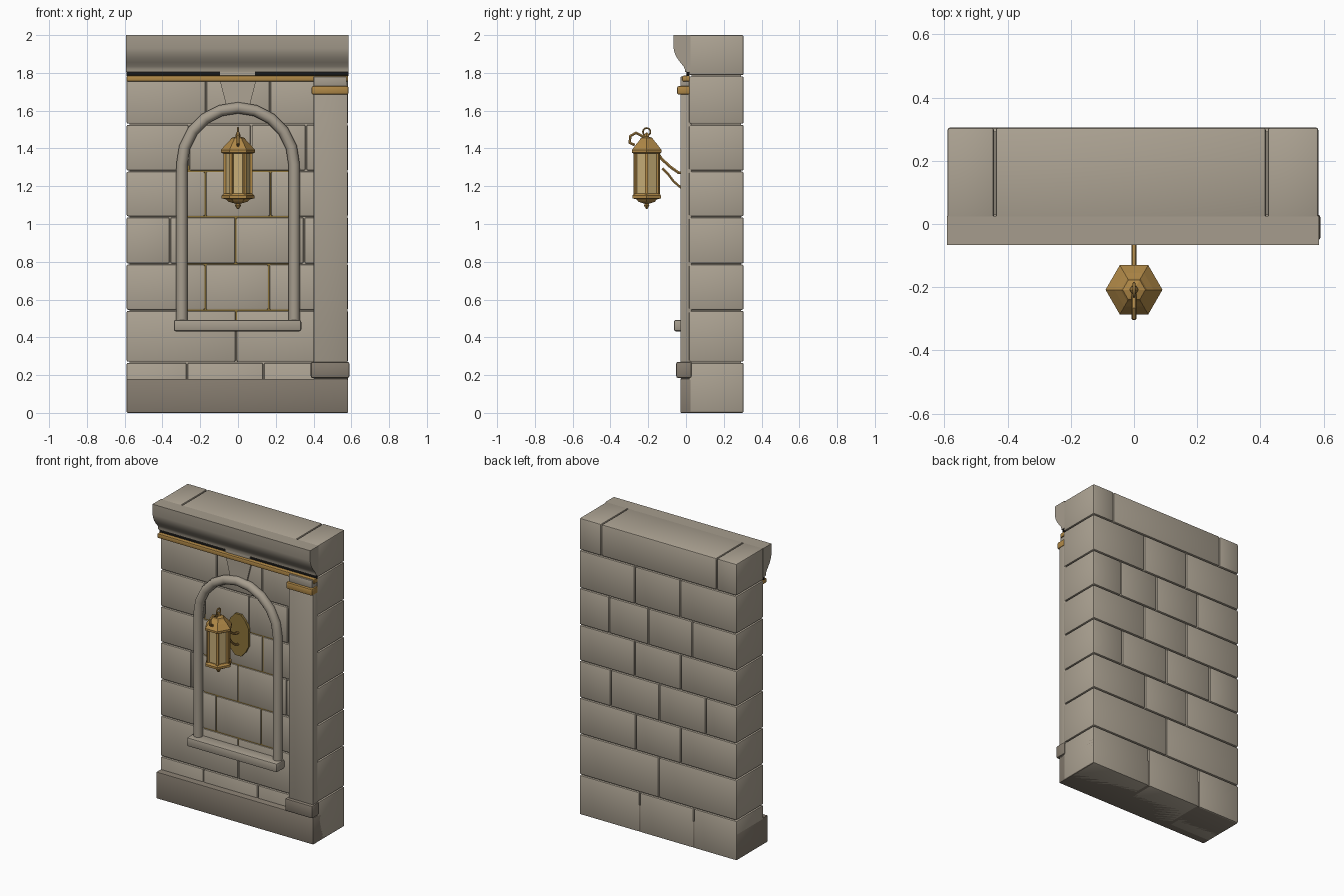
import bpy, bmesh, math
from mathutils import Vector, Matrix

if "Cube" in bpy.data.objects:
    bpy.data.objects.remove(bpy.data.objects["Cube"])


def mat(name, rgb):
    m = bpy.data.materials.new(name)
    m.diffuse_color = (*rgb, 1)
    m.use_nodes = True
    m.node_tree.nodes["Principled BSDF"].inputs["Base Color"].default_value = m.diffuse_color
    return m


STONE = mat("warm stone", (0.42, 0.37, 0.295))
TRIM = mat("trim stone", (0.38, 0.335, 0.268))
DARK = mat("dark stone", (0.235, 0.2, 0.158))
BRASS = mat("brass", (0.43, 0.245, 0.062))
OLD = mat("aged brass", (0.26, 0.17, 0.04))
GLASS = mat("amber glass", (0.58, 0.43, 0.19))
SHADOW = mat("black joint", (0.008, 0.008, 0.008))


def finish(name, bm, m, smooth=False):
    bmesh.ops.recalc_face_normals(bm, faces=bm.faces)
    me = bpy.data.meshes.new(name)
    bm.to_mesh(me)
    bm.free()
    me.materials.append(m)
    ob = bpy.data.objects.new(name, me)
    bpy.context.collection.objects.link(ob)
    if smooth:
        shade(ob)
    return ob


def shade(ob):
    bpy.ops.object.select_all(action='DESELECT')
    ob.select_set(True)
    bpy.context.view_layer.objects.active = ob
    bpy.ops.object.shade_smooth_by_angle(angle=math.radians(40))


def boxes(name, spans, m, bevel=0.0):
    """Each span is (x0, x1, y0, y1, z0, z1)."""
    bm = bmesh.new()
    for x0, x1, y0, y1, z0, z1 in spans:
        mx = Matrix.Translation(((x0 + x1) / 2, (y0 + y1) / 2, (z0 + z1) / 2)) \
            @ Matrix.Diagonal((x1 - x0, y1 - y0, z1 - z0, 1))
        bmesh.ops.create_cube(bm, size=1, matrix=mx)
    if bevel:
        bmesh.ops.bevel(bm, geom=bm.edges[:], offset=bevel, segments=2,
                        profile=0.5, affect='EDGES')
    return finish(name, bm, m, bool(bevel))


def extrude(name, pts, axis, a, b, m, smooth=False):
    """Prism: axis 'x' takes (y, z) points, axis 'y' takes (x, z) points."""
    bm = bmesh.new()
    put = (lambda p, t: (t, p[0], p[1])) if axis == 'x' else (lambda p, t: (p[0], t, p[1]))
    lo = [bm.verts.new(put(p, a)) for p in pts]
    hi = [bm.verts.new(put(p, b)) for p in pts]
    n = len(pts)
    bm.faces.new(lo)
    bm.faces.new(hi[::-1])
    for i in range(n):
        bm.faces.new((lo[i], lo[(i + 1) % n], hi[(i + 1) % n], hi[i]))
    return finish(name, bm, m, smooth)


def tube(name, pts, r, m, sides=2):
    cu = bpy.data.curves.new(name, 'CURVE')
    cu.dimensions = '3D'
    cu.bevel_depth = r
    cu.bevel_resolution = sides
    cu.use_fill_caps = True
    sp = cu.splines.new('POLY')
    sp.points.add(len(pts) - 1)
    for p, c in zip(sp.points, pts):
        p.co = (*c, 1)
    ob = bpy.data.objects.new(name, cu)
    bpy.context.collection.objects.link(ob)
    bpy.ops.object.select_all(action='DESELECT')
    ob.select_set(True)
    bpy.context.view_layer.objects.active = ob
    bpy.ops.object.convert(target='MESH')
    ob = bpy.context.view_layer.objects.active
    ob.data.materials.clear()
    ob.data.materials.append(m)
    shade(ob)
    return ob


LY = -0.208  # lantern axis


def hex_lathe(name, prof, m):
    """Six-sided turned part on the lantern axis; profile is (radius, z)."""
    bm = bmesh.new()
    rings = [[bm.verts.new((r * math.cos(k * math.pi / 3),
                            LY + r * math.sin(k * math.pi / 3), z))
              for k in range(6)] for r, z in prof]
    for a, b in zip(rings, rings[1:]):
        for k in range(6):
            bm.faces.new((a[k], a[(k + 1) % 6], b[(k + 1) % 6], b[k]))
    bm.faces.new(rings[0][::-1])
    bm.faces.new(rings[-1])
    return finish(name, bm, m)


# wall: coursed stones running right through, over a solid core
L, R, F, B = -0.59, 0.583, 0.015, 0.305
courses = [
    (0.0, 0.268, (-0.27, 0.135)),
    (0.268, 0.543, (-0.01,)),
    (0.543, 0.788, (-0.173, 0.163)),
    (0.788, 1.038, (-0.36, -0.012, 0.35)),
    (1.038, 1.28, (-0.173, 0.172)),
    (1.28, 1.528, (-0.26, 0.07, 0.36)),
    (1.528, 1.785, (-0.17, 0.17)),
    (1.785, 2.0, (-0.44, 0.42)),
]
g = 0.003
stones = []
for z0, z1, cuts in courses:
    xs = (L - g, *cuts, R + g)
    for a, b in zip(xs, xs[1:]):
        stones.append((a + g, b - g, F, B, z0 + (g if z0 else 0), z1 - (g if z1 < 2 else 0)))
boxes("wall_stones", stones, STONE, 0.008)
boxes("wall_core", [(L + .015, R - .015, F + .013, B - .013, .015, 1.985)], STONE)
boxes("niche_mortar", [(-0.27, 0.27, F + .007, F + .02, 0.48, 1.31)], OLD)

# plinth, and pilaster on the right
boxes("plinth", [(-0.59, 0.583, -0.03, 0.302, 0, 0.18)], DARK, 0.006)
boxes("pilaster_shaft", [(0.40, 0.58, -0.03, 0.03, 0.18, 1.70)], TRIM, 0.005)
boxes("pilaster_foot", [(0.385, 0.59, -0.052, 0.03, 0.185, 0.27)], DARK, 0.010)
boxes("pilaster_collar", [(0.39, 0.585, -0.047, 0.02, 1.685, 1.73)], BRASS, 0.008)
boxes("pilaster_cap", [(0.40, 0.575, -0.03, 0.03, 1.725, 1.78)], TRIM, 0.004)

# cornice with brass band and dark joint beneath
extrude("cornice", [(0.025, 2.0), (-0.066, 2.0), (-0.066, 1.93), (-0.06, 1.905),
                    (-0.048, 1.88), (-0.03, 1.855), (-0.013, 1.835), (-0.006, 1.82),
                    (-0.005, 1.805), (0.025, 1.805)], 'x', -0.592, 0.585, TRIM, True)
boxes("cornice_joint", [(-0.59, 0.585, 0.006, 0.015, 1.783, 1.807)], SHADOW)
boxes("brass_band", [(-0.59, 0.583, -0.02, 0.02, 1.755, 1.785)], BRASS, 0.006)

# keystone, arch moulding and sill
extrude("keystone", [(-0.06, 1.62), (0.06, 1.62), (0.095, 1.755), (-0.095, 1.755)],
        'y', 0.004, 0.05, STONE)
boxes("keystone_top", [(-0.095, 0.09, 0.0, 0.02, 1.785, 1.807)], STONE)
arc = [(0.297 * math.cos(t * math.pi / 10), 0.0, 1.315 + 0.3 * math.sin(t * math.pi / 10))
       for t in range(11)]
tube("arch_moulding", [(0.297, 0, 0.47)] + arc + [(-0.297, 0, 0.47)], 0.03, TRIM, 3)
boxes("sill", [(-0.34, 0.335, -0.064, 0.03, 0.432, 0.492)], TRIM, 0.010)

# lantern back plate and arms
half = [(0.022, 1.39), (0.055, 1.355), (0.078, 1.31), (0.078, 1.19), (0.055, 1.145), (0.022, 1.11)]
extrude("back_plate", half + [(-x, z) for x, z in reversed(half)], 'y', 0.0, 0.02, OLD)
tube("upper_arm", [(0, y, z) for y, z in (
    (0.01, 1.265), (-0.04, 1.272), (-0.08, 1.30), (-0.13, 1.345), (-0.17, 1.41),
    (-0.225, 1.462), (-0.265, 1.483), (-0.295, 1.465), (-0.298, 1.43), (-0.272, 1.418))],
    0.0085, BRASS, 1)
tube("lower_brace", [(0, y, z) for y, z in (
    (0.01, 1.185), (-0.03, 1.195), (-0.065, 1.225), (-0.095, 1.265), (-0.125, 1.295))],
    0.007, BRASS, 1)

# lantern body
hex_lathe("lantern_glass", [(0.068, 1.15), (0.068, 1.38)], GLASS)
hex_lathe("lantern_roof", [(0.078, 1.372), (0.09, 1.378), (0.09, 1.392), (0.062, 1.425),
                           (0.042, 1.445), (0.036, 1.455), (0.014, 1.462), (0.012, 1.475),
                           (0.004, 1.485)], BRASS)
hex_lathe("lantern_base", [(0.005, 1.08), (0.016, 1.097), (0.012, 1.107), (0.05, 1.118),
                           (0.062, 1.13), (0.088, 1.136), (0.088, 1.15), (0.076, 1.162)], BRASS)
bm = bmesh.new()
for k in range(6):
    c = Matrix.Translation((0, LY, 1.265)) @ Matrix.Rotation(k * math.pi / 3, 4, 'Z')
    bmesh.ops.create_cube(bm, size=1, matrix=c @ Matrix.Translation((0.069, 0, 0))
                          @ Matrix.Diagonal((0.016, 0.016, 0.225, 1)))
finish("lantern_posts", bm, BRASS)
ring = [(0, LY + 0.02 * math.cos(t * math.pi / 8), 1.488 + 0.02 * math.sin(t * math.pi / 8))
        for t in range(17)]
tube("hanging_ring", ring, 0.005, BRASS, 1)
